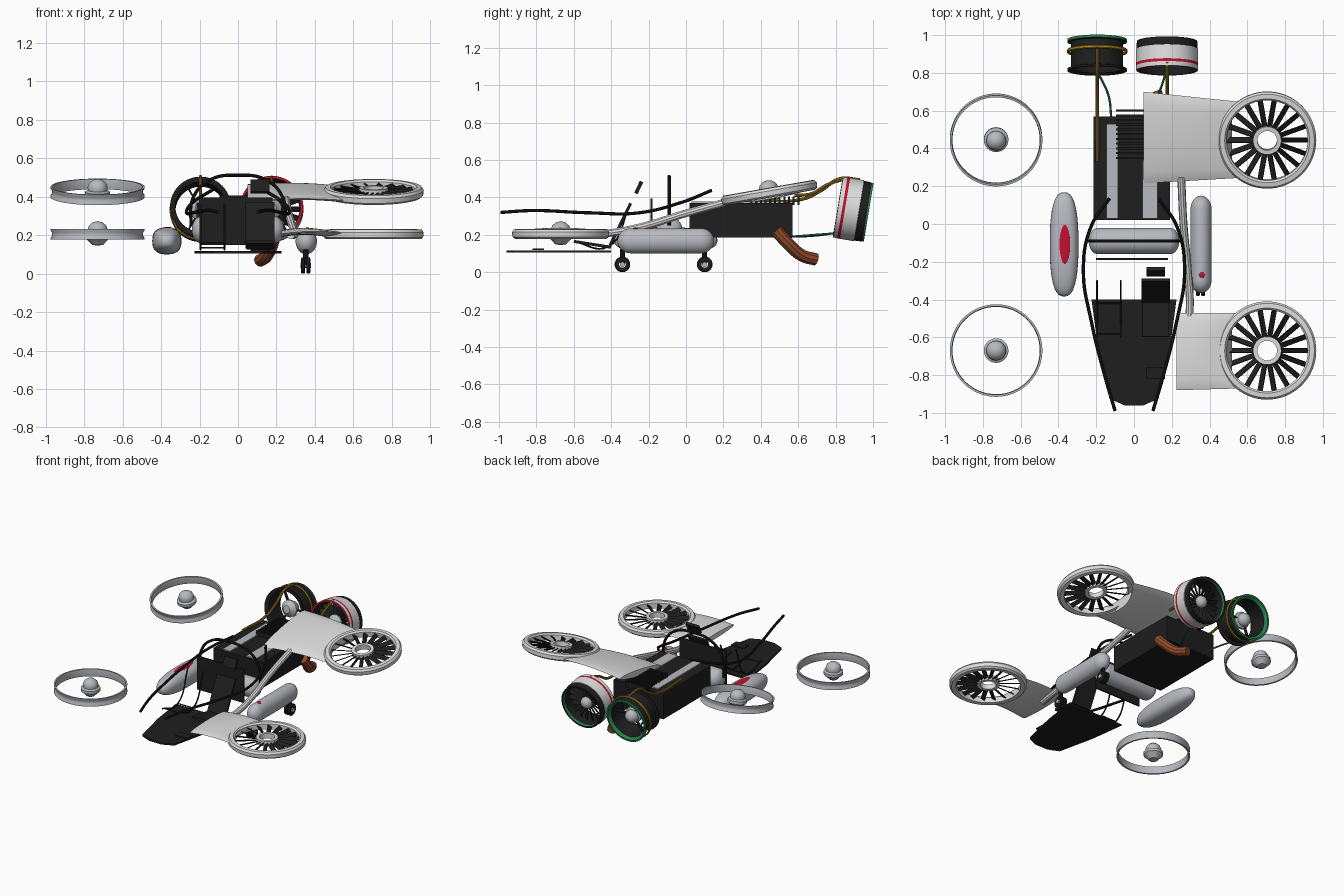
import bpy, bmesh
from math import sin, cos, pi, radians, sqrt
from mathutils import Matrix, Vector

cube = bpy.data.objects.get("Cube")
if cube:
    bpy.data.objects.remove(cube, do_unlink=True)


def material(name, r, g, b):
    m = bpy.data.materials.new(name)
    m.use_nodes = True
    m.diffuse_color = (r, g, b, 1)
    m.node_tree.nodes["Principled BSDF"].inputs["Base Color"].default_value = (r, g, b, 1)
    return m


WHITE = material("white_shell", .72, .72, .72)
GREY = material("grey_metal", .48, .49, .53)
BLACK = material("black_frame", .013, .013, .013)
RED = material("red_paint", .55, .005, .03)
GREEN = material("green_line", .02, .22, .07)
GOLD = material("gold_pipe", .42, .24, .015)
COPPER = material("copper_exhaust", .3, .075, .025)


def finish(name, bm, mats, matrix=Matrix(), angle=35):
    bmesh.ops.recalc_face_normals(bm, faces=bm.faces)
    me = bpy.data.meshes.new(name)
    bm.to_mesh(me)
    bm.free()
    for m in mats:
        me.materials.append(m)
    me.shade_smooth()
    me.set_sharp_from_angle(angle=radians(angle))
    ob = bpy.data.objects.new(name, me)
    bpy.context.collection.objects.link(ob)
    ob.matrix_world = matrix
    return ob


def lathe(name, profile, mats, matrix=Matrix(), closed=False, bands=None, n=48):
    """Turn (radius, height) points around local z; bands gives a material per segment."""
    bm = bmesh.new()
    rings = [[bm.verts.new((r * cos(2 * pi * i / n), r * sin(2 * pi * i / n), z)) for i in range(n)]
             for r, z in profile]
    for k in range(len(rings) if closed else len(rings) - 1):
        a, b = rings[k], rings[(k + 1) % len(rings)]
        for i in range(n):
            j = (i + 1) % n
            f = bm.faces.new((a[i], a[j], b[j], b[i]))
            f.material_index = bands[k] if bands else 0
    bmesh.ops.remove_doubles(bm, verts=bm.verts, dist=1e-5)
    return finish(name, bm, mats, matrix)


def box(name, lo, hi, mat, matrix=Matrix()):
    lo, hi = Vector(lo), Vector(hi)
    bm = bmesh.new()
    bmesh.ops.create_cube(bm, size=1, matrix=Matrix.Translation((lo + hi) / 2) @ Matrix.Diagonal((*(hi - lo), 1)))
    return finish(name, bm, [mat], matrix)


def tube(name, pts, r, mat):
    cu = bpy.data.curves.new(name, "CURVE")
    cu.dimensions = "3D"
    cu.bevel_depth, cu.bevel_resolution, cu.resolution_u, cu.use_fill_caps = r, 3, 8, True
    sp = cu.splines.new("BEZIER")
    sp.bezier_points.add(len(pts) - 1)
    for p, co in zip(sp.bezier_points, pts):
        p.co = co
        p.handle_left_type = p.handle_right_type = "AUTO"
    tmp = bpy.data.objects.new(name, cu)
    bm = bmesh.new()
    bpy.context.collection.objects.link(tmp)
    me = tmp.evaluated_get(bpy.context.evaluated_depsgraph_get()).to_mesh()
    bm.from_mesh(me)
    bpy.data.objects.remove(tmp)
    return finish(name, bm, [mat])


def blades(name, n, r0, r1, width, pitch, matrix):
    bm = bmesh.new()
    for i in range(n):
        m = (Matrix.Rotation(2 * pi * i / n, 4, "Z") @ Matrix.Translation(((r0 + r1) / 2, 0, 0))
             @ Matrix.Rotation(pitch, 4, "X") @ Matrix.Diagonal((r1 - r0, width, .006, 1)))
        bmesh.ops.create_cube(bm, size=1, matrix=m)
    return finish(name, bm, [BLACK], matrix)


def ball(name, centre, size, mat, power=1.0):
    bm = bmesh.new()
    bmesh.ops.create_uvsphere(bm, u_segments=40, v_segments=24, radius=1)
    for v in bm.verts:
        v.co = [s * abs(c) ** power * (1 if c > 0 else -1) for c, s in zip(v.co, size)]
    return finish(name, bm, [mat], Matrix.Translation(centre), 80)


def place(x, y, z, tilt=0):
    return Matrix.Translation((x, y, z)) @ Matrix.Rotation(radians(tilt), 4, "X")


def wing(name, x0, ya, yb, zc, tilt, fy, thick):
    """Thin lofted wing whose outer edge follows the round fan duct."""
    bm = bmesh.new()
    nu, nt = 12, 16
    for side in (1, -1):
        g = []
        for i in range(nu + 1):
            u, row = i / nu, []
            for k in range(nt + 1):
                t = k / nt
                y_tip = fy + .4 * (t - .5)
                y = (ya + (yb - ya) * t) * (1 - u) + y_tip * u
                x = x0 + (.70 - sqrt(.235 ** 2 - (y_tip - fy) ** 2) - x0) * u
                z = zc + (y - fy) * sin(radians(tilt)) + .012 * sin(pi * u)
                row.append(bm.verts.new((x, y, z + side * thick * sqrt(max(0, sin(pi * t))))))
            g.append(row)
        for i in range(nu):
            for k in range(nt):
                bm.faces.new((g[i][k], g[i + 1][k], g[i + 1][k + 1], g[i][k + 1]))
    bmesh.ops.remove_doubles(bm, verts=bm.verts, dist=1e-5)
    bmesh.ops.holes_fill(bm, edges=bm.edges)
    return finish(name, bm, [WHITE])


# Lift fans: ducted with blades on the left, bare hoops with hubs on the right
duct = [(.215, -.024), (.245, -.026), (.258, -.016), (.26, .01), (.25, .024), (.225, .026), (.215, .015)]
hub = [(0, -.06), (.03, -.055), (.048, -.035), (.065, -.02), (.065, .0), (.05, .008), (.052, .025),
       (.045, .045), (.025, .062), (0, .068)]
hoop = [(.245, -.027), (.245, -.021), (.237, -.008), (.237, .008), (.245, .021), (.245, .027),
        (.234, .027), (.231, 0), (.234, -.027)]
for label, y, z, tilt in (("front", -.67, .205, 0), ("rear", .445, .425, 10)):
    left, right = place(.705, y, z, tilt), place(-.73, y, z, tilt)
    lathe(label + "_left_fan_duct", duct, [WHITE], left, True, n=64)
    lathe(label + "_left_fan_hub", [(.052, -.015), (.075, -.015), (.075, .022), (.052, .022)], [WHITE], left, True)
    blades(label + "_left_fan_blades", 18, .073, .225, .03, .6, left)
    lathe(label + "_right_fan_hoop", hoop, [GREY], right, True, n=64)
    lathe(label + "_right_fan_hub", hub, [GREY], right)

# Wings and the strut that joins them
wing("front_left_wing", .225, -.88, -.47, .208, 0, -.67, .018)
wing("rear_left_wing", .05, .215, .70, .415, 10, .445, .024)
tube("wing_strut", [(.25, .25, .385), (.262, 0, .315), (.285, -.25, .24), (.295, -.45, .205), (.275, -.62, .2)],
     .021, WHITE)

# Engine body with top panels and cooling fins
box("engine_body", (-.215, .02, .185), (.19, .57, .37), BLACK)
box("right_top_panel", (-.145, .03, .37), (-.085, .53, .378), GREY)
box("left_top_panel", (.045, .03, .37), (.125, .34, .378), GREY)
for i in range(11):
    y = .345 + i * .025
    box("cooling_fin", (-.095, y, .36), (.07, y + .011, .405), BLACK)

# Cockpit: floor, bulkhead, hoop, side rails
bm = bmesh.new()
outline = [(.225, -.40), (.19, -.66), (.13, -.925), (.05, -.96)]
verts = [bm.verts.new((x, y, .105)) for x, y in outline]
verts += [bm.verts.new((-x, y, .105)) for x, y in reversed(outline)]
face = bm.faces.new(verts)
for v in bmesh.ops.extrude_face_region(bm, geom=[face])["geom"]:
    if isinstance(v, bmesh.types.BMVert):
        v.co.z += .012
finish("cockpit_floor", bm, [BLACK])
box("bulkhead", (-.2, -.19, .15), (.18, -.18, .395), BLACK)
tube("roll_hoop", [(-.245, -.09, .25), (-.235, -.09, .39), (-.15, -.09, .485), (0, -.09, .512),
                   (.15, -.09, .485), (.235, -.09, .39), (.245, -.09, .25)], .009, BLACK)
rail = [(.1, -.99, .32), (.15, -.82, .33), (.225, -.52, .318), (.268, -.25, .318), (.23, -.02, .375), (.13, .135, .437)]
for s in (-1, 1):
    tube("side_rail", [(s * x, y, z) for x, y, z in rail], .009, BLACK)

# Pilot seat of thin tilted panels, and the open frame beside it
tilt = Matrix.Translation((0, -.41, .135)) @ Matrix.Rotation(radians(-26), 4, "X")
box("seat_back", (.04, -.008, 0), (.19, .008, .26), BLACK, tilt)
box("headrest", (.065, -.008, .32), (.165, .012, .39), BLACK, tilt)
box("seat_cushion", (.045, -.19, -.008), (.185, .01, .008), BLACK, place(0, -.41, .135, -9))
box("foot_rest", (.065, -.82, .118), (.165, -.76, .126), BLACK)
for x in (-.195, -.07):
    tube("frame_tube", [(x, -.60, .165), (x, -.42, .135), (x, -.3, .36)], .005, BLACK)
for y, z in ((-.58, .16), (-.42, .135)):
    tube("frame_crossbar", [(-.195, y, z), (-.07, y, z)], .004, BLACK)


# Tanks and side pods
def capsule(half, r, cap):
    arc = [(r * sin(a * pi / 16), half - cap + cap * cos(a * pi / 16)) for a in range(9)]
    return arc + [(p, -z) for p, z in reversed(arc)]


lathe("cross_tank", capsule(.24, .07, .05), [GREY], Matrix.Translation((0, -.09, .228)) @ Matrix.Rotation(pi / 2, 4, "Y"))
along_y = Matrix.Rotation(pi / 2, 4, "X")
lathe("left_pod", capsule(.258, .063, .07), [GREY],
      Matrix.Translation((.355, -.108, .168)) @ Matrix.Diagonal((.88, 1, 1.06, 1)) @ along_y)
ball("left_pod_cap", (.36, -.27, .233), (.015, .015, .007), RED)
ball("right_pod", (-.37, -.108, .17), (.076, .276, .07), GREY, .78)
ball("right_pod_marking", (-.367, -.108, .237), (.029, .105, .0049), RED)

# Landing wheels under the left pod
tyre = [(.018, -.012), (.036, -.014), (.042, -.008), (.042, .008), (.036, .014), (.018, .012)]
for y in (-.34, .1):
    for dx in (-.014, .014):
        wheel = Matrix.Translation((.352 + dx, y, .042)) @ Matrix.Rotation(pi / 2, 4, "Y")
        lathe("wheel", [(r, z * .75) for r, z in tyre], [BLACK], wheel, True, n=24)
    tube("wheel_axle", [(.325, y, .042), (.38, y, .042)], .014, GREY)
    tube("wheel_leg", [(.352, y, .045), (.352, y, .125)], .014, BLACK)

# Rear thrusters, tilted slightly down at the back
left = place(.175, .89, .335, -99.5)
shell = [(.15, -.078), (.163, -.078), (.165, -.055), (.165, -.04), (.165, .035), (.162, .036), (.16, .078),
         (.148, .078), (.146, .06), (.146, -.06)]
lathe("left_thruster_shell", shell, [WHITE, BLACK, RED, GREEN], left, True, [2, 0, 2, 0, 0, 1, 1, 3, 1, 1], 64)
blades("left_thruster_blades", 18, .04, .148, .03, .6, left)
lathe("left_thruster_hub", [(r * .8, z * .8) for r, z in hub], [GREY], left)
right = place(-.195, .89, .335, -99.5)
cage = [(.158, -.08), (.158, -.07), (.138, -.065), (.138, .072), (.158, .074), (.158, .088), (.146, .088),
        (.13, .07), (.13, -.07), (.145, -.08)]
lathe("right_thruster_cage", cage, [BLACK, GREEN], right, True, [0, 0, 0, 0, 1, 1, 1, 0, 0, 0], 64)
lathe("right_thruster_band", [(.15, .02), (.156, .015), (.161, .02), (.161, .03), (.156, .035), (.15, .03)],
      [GOLD], right, True)
lathe("right_thruster_hub", [(r * .9, z * .9) for r, z in hub], [GREY], right)
for a in range(3):
    box("hub_spoke", (.05, -.004, -.01), (.135, .004, .01), BLACK, right @ Matrix.Rotation(a * 2 * pi / 3, 4, "Z"))

# Feed pipes and exhaust
tube("right_gold_pipe", [(-.195, .33, .385), (-.195, .62, .39), (-.195, .72, .435), (-.195, .82, .5), (-.195, .93, .495)],
     .009, GOLD)
tube("left_gold_pipe", [(.175, .58, .41), (.175, .67, .42), (.175, .76, .47), (.175, .86, .502)], .009, GOLD)
tube("right_green_line", [(-.12, .56, .19), (-.135, .68, .195), (-.19, .8, .21)], .006, GREEN)
tube("left_green_line", [(.06, .56, .19), (.13, .69, .2), (.175, .82, .21)], .006, GREEN)
tube("exhaust", [(.19, .48, .225), (.18, .54, .16), (.145, .62, .09), (.115, .695, .068)], .034, COPPER)
